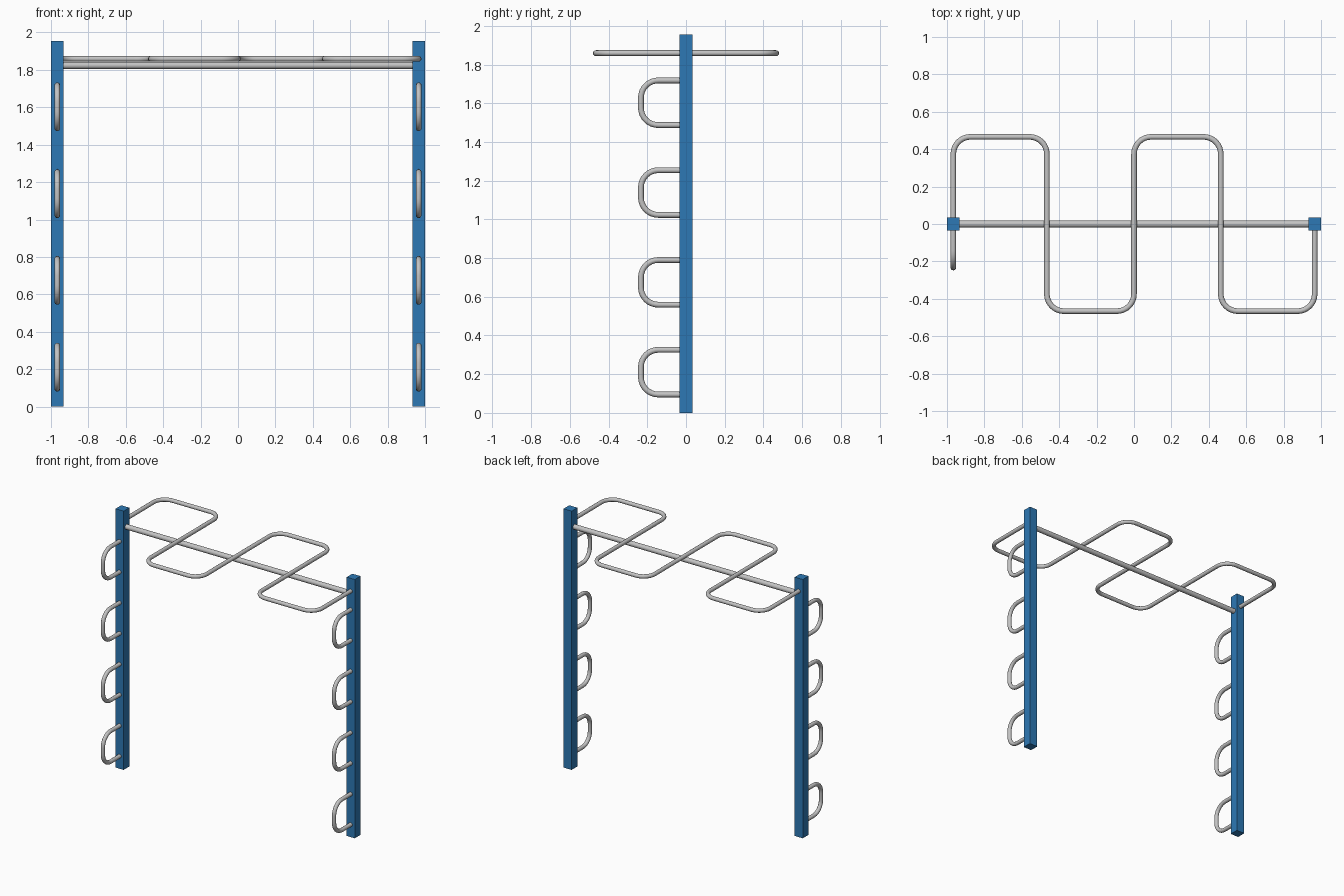
import bpy, bmesh, math
from mathutils import Vector

if "Cube" in bpy.data.objects:
    bpy.data.objects.remove(bpy.data.objects["Cube"])


def material(name, rgb):
    m = bpy.data.materials.new(name)
    m.diffuse_color = (*rgb, 1.0)
    m.use_nodes = True
    m.node_tree.nodes["Principled BSDF"].inputs["Base Color"].default_value = m.diffuse_color
    return m


BLUE = material("blue_paint", (0.026, 0.19, 0.46))
STEEL = material("steel_grey", (0.55, 0.55, 0.55))

POST_X, POST_HALF, POST_H = 0.966, 0.034, 1.955


def rounded_path(corners, radius, steps=8):
    """Replace every inner right-angle corner with an arc."""
    pts = [Vector(c) for c in corners]
    out = [pts[0]]
    for a, b, c in zip(pts, pts[1:], pts[2:]):
        u, v = (a - b).normalized(), (c - b).normalized()
        centre = b + (u + v) * radius
        for i in range(steps + 1):
            t = math.pi / 2 * i / steps
            out.append(centre - v * radius * math.cos(t) - u * radius * math.sin(t))
    return out + [pts[-1]]


def tube(name, pts, radius, normal, sides=16):
    """Sweep a circle along a planar path with the given plane normal."""
    n = Vector(normal)
    bm = bmesh.new()
    rings = []
    for i, p in enumerate(pts):
        d = (pts[min(i + 1, len(pts) - 1)] - pts[max(i - 1, 0)]).normalized()
        if i in (0, len(pts) - 1):
            d = (pts[1] - pts[0] if i == 0 else pts[-1] - pts[-2]).normalized()
        s = d.cross(n)
        rings.append([bm.verts.new(p + radius * (s * math.cos(a) + n * math.sin(a)))
                      for a in (2 * math.pi * k / sides for k in range(sides))])
    for r, q in zip(rings, rings[1:]):
        for k in range(sides):
            j = (k + 1) % sides
            bm.faces.new((r[k], r[j], q[j], q[k]))
    bm.faces.new(rings[0])
    bm.faces.new(rings[-1])
    bmesh.ops.recalc_face_normals(bm, faces=bm.faces)
    me = bpy.data.meshes.new(name)
    bm.to_mesh(me)
    bm.free()
    me.materials.append(STEEL)
    ob = bpy.data.objects.new(name, me)
    bpy.context.collection.objects.link(ob)
    bpy.ops.object.select_all(action='DESELECT')
    ob.select_set(True)
    bpy.context.view_layer.objects.active = ob
    bpy.ops.object.shade_smooth_by_angle(angle=math.radians(40))
    return ob


for side, x in (("left", -POST_X), ("right", POST_X)):
    # square upright post
    bpy.ops.mesh.primitive_cube_add(size=1, location=(x, 0, POST_H / 2))
    post = bpy.context.object
    post.name = side + "_post"
    post.scale = (2 * POST_HALF, 2 * POST_HALF, POST_H)
    bpy.ops.object.transform_apply(location=False, rotation=False, scale=True)
    post.data.materials.append(BLUE)

    # D-shaped climbing loops on the front of the post
    for i in range(4):
        z0 = 0.095 + 0.464 * i
        z1 = z0 + 0.231
        path = rounded_path([(x, -0.025, z0), (x, -0.233, z0),
                             (x, -0.233, z1), (x, -0.025, z1)], 0.09)
        tube(f"{side}_climbing_loop_{i + 1}", path, 0.0148, (1, 0, 0))

# straight beam between the posts
tube("cross_beam", [Vector((-POST_X, 0, 1.824)), Vector((POST_X, 0, 1.824))],
     0.019, (0, 0, 1))

# serpentine hand rail weaving over the beam
Z, Y = 1.859, 0.466
xs = [-POST_X, -0.466, 0.0, 0.464, POST_X]
corners = [(xs[0], 0.02, Z)]
for i, (a, b) in enumerate(zip(xs, xs[1:])):
    y = Y if i % 2 == 0 else -Y
    corners += [(a, y, Z), (b, y, Z)]
corners.append((xs[-1], -0.02, Z))
tube("serpentine_rail", rounded_path(corners, 0.092), 0.0148, (0, 0, 1))
